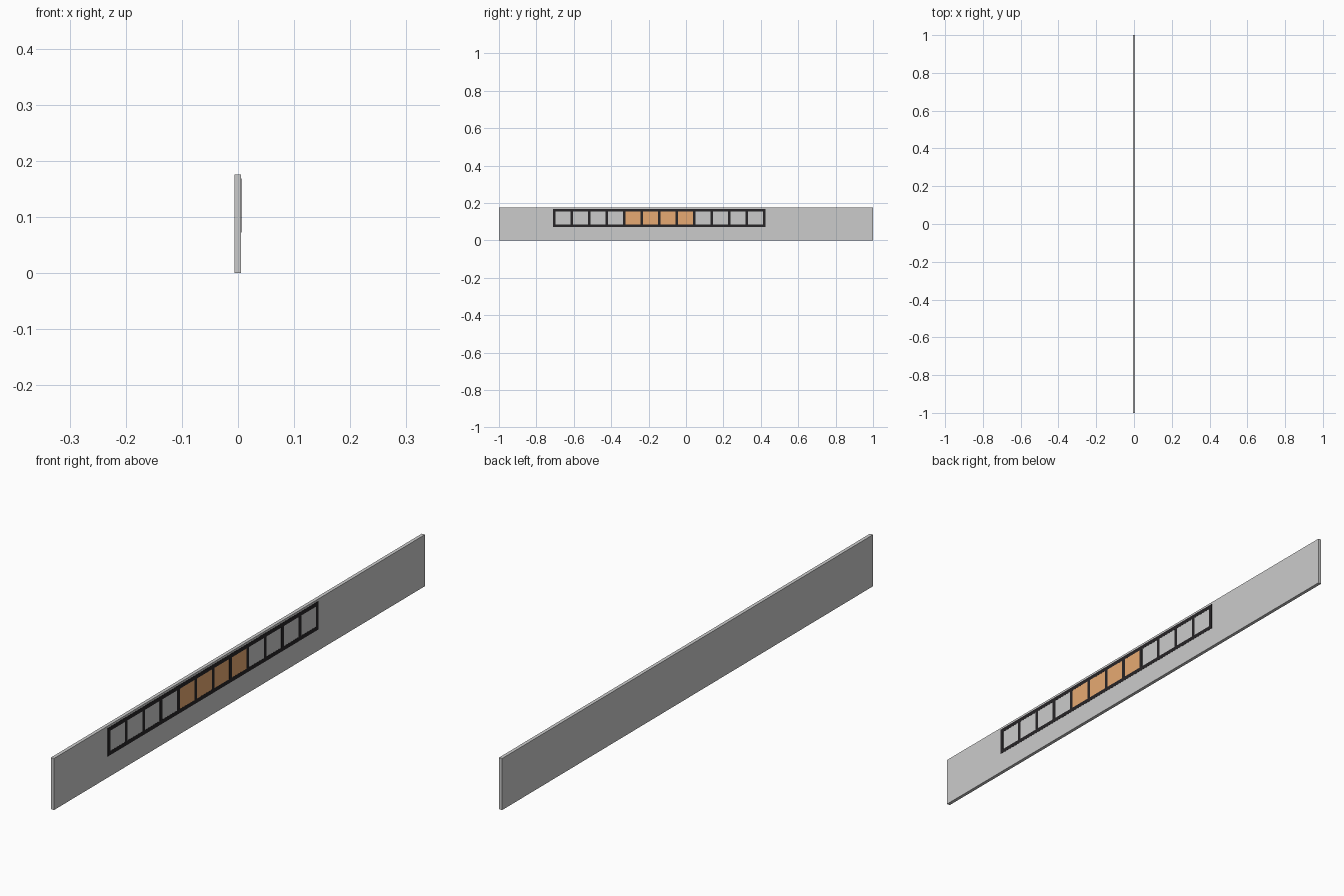
import bpy

if "Cube" in bpy.data.objects:
    bpy.data.objects.remove(bpy.data.objects["Cube"])

def material(name, rgb):
    m = bpy.data.materials.new(name)
    m.diffuse_color = (*rgb, 1)
    m.use_nodes = True
    m.node_tree.nodes["Principled BSDF"].inputs["Base Color"].default_value = m.diffuse_color
    return m

def box(name, x, y, z, mat=None):
    bpy.ops.mesh.primitive_cube_add(size=1, location=[(a + b) / 2 for a, b in (x, y, z)])
    o = bpy.context.object
    o.name = name
    o.scale = [b - a for a, b in (x, y, z)]
    bpy.ops.object.transform_apply(location=False, rotation=False, scale=True)
    if mat:
        o.data.materials.append(mat)
    return o

black = material("black", (0.02, 0.018, 0.02))
orange = material("orange", (0.8, 0.4, 0.17))

# long thin board
X = 0.0057
box("board", (-0.0062, X), (-1, 1), (0, 0.176))

# window strip on the right face: 12 cells
Y0, Y1, Z0, Z1 = -0.711, 0.426, 0.072, 0.169
N, T = 12, 0.014
pitch = (Y1 - Y0 - T) / N
bar_x = (X - 0.001, 0.0062)

# rails
box("lower_rail", bar_x, (Y0, Y1), (Z0, Z0 + T), black)
box("upper_rail", bar_x, (Y0, Y1), (Z1 - T, Z1), black)

# dividers and coloured panes
for i in range(N + 1):
    y = Y0 + i * pitch
    box(f"divider_{i}", bar_x, (y, y + T), (Z0 + T, Z1 - T), black)
    if 4 <= i < 8:
        box(f"orange_pane_{i}", (X - 0.001, X + 0.0003),
            (y + T, y + pitch), (Z0 + T, Z1 - T), orange)
